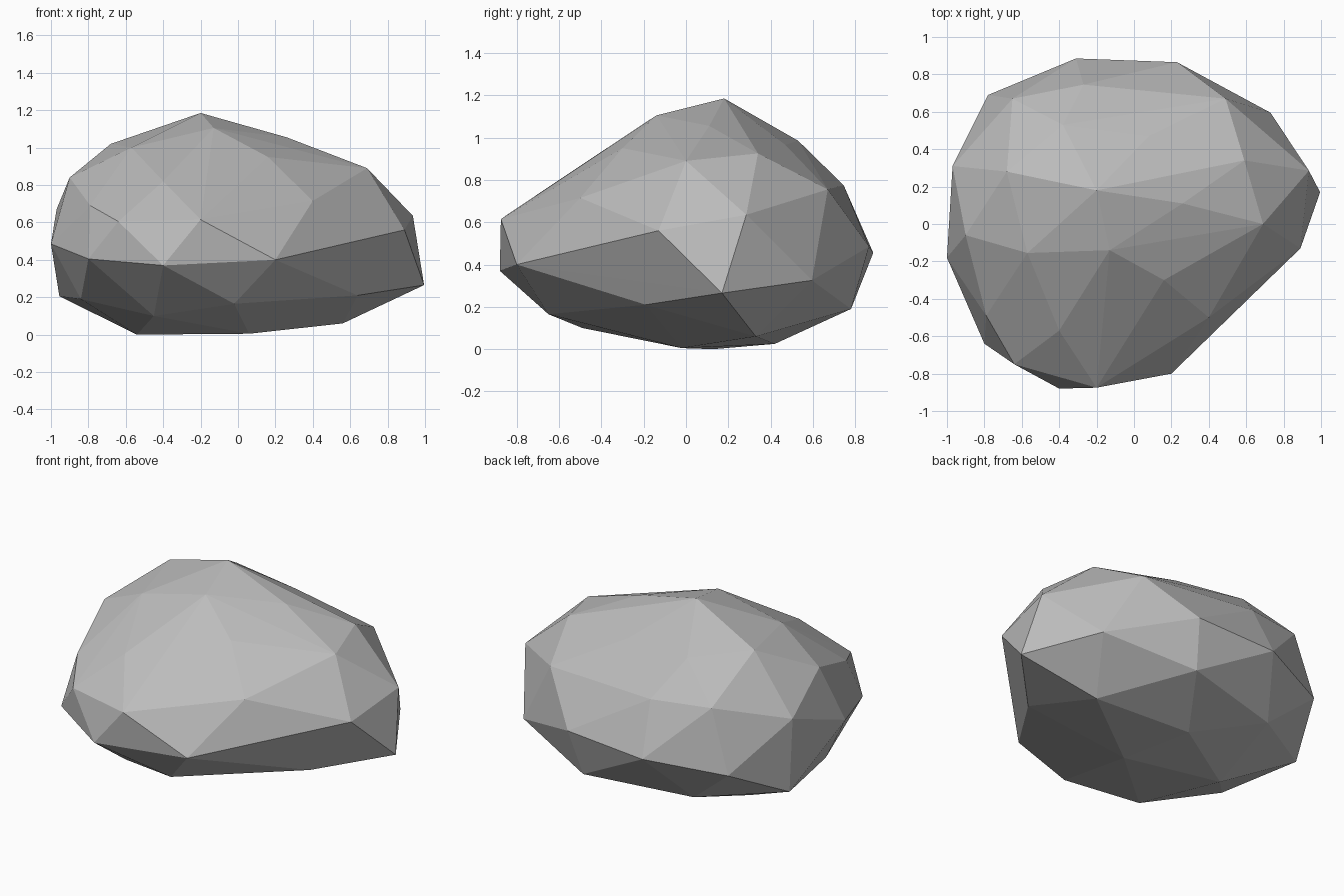
import bpy
import bmesh
from mathutils import Vector

# Remove only the default cube
default_cube = bpy.data.objects.get("Cube")
if default_cube is not None:
    bpy.data.objects.remove(default_cube, do_unlink=True)


def make_material(name, level):
    """One flat grey material, the same in the viewport and in a render."""
    material = bpy.data.materials.new(name)
    material.use_nodes = True
    colour = (level, level, level, 1.0)
    material.diffuse_color = colour
    shader = material.node_tree.nodes["Principled BSDF"]
    shader.inputs["Base Color"].default_value = colour
    shader.inputs["Roughness"].default_value = 0.9
    return material


def make_boulder(name, corner_groups, material):
    """Chisel a faceted stone: the tight hull around its corner points."""
    bm = bmesh.new()
    for group in corner_groups:
        for corner in group:
            bm.verts.new(Vector(corner) / 100)
    result = bmesh.ops.convex_hull(bm, input=bm.verts[:])

    # Drop corners which ended up inside the stone
    inside = set(result["geom_interior"]) | set(result["geom_unused"])
    spare = [item for item in inside if isinstance(item, bmesh.types.BMVert)]
    bmesh.ops.delete(bm, geom=spare, context="VERTS")
    bmesh.ops.recalc_face_normals(bm, faces=bm.faces[:])

    # Crisp flat facets
    for face in bm.faces:
        face.smooth = False

    mesh = bpy.data.meshes.new(name)
    bm.to_mesh(mesh)
    bm.free()
    mesh.materials.append(material)
    stone = bpy.data.objects.new(name, mesh)
    bpy.context.collection.objects.link(stone)
    return stone


# Corner points in hundredths of a unit, from the peak down to the ground
crown = [(-20, 18, 118.5), (-13, -14, 110.5), (26, 11, 105.5),
         (-68, 28, 102), (-57, -15.5, 100), (-38, 53, 98.5), (8, 47, 96.5)]
shoulder = [(16, -30, 95), (59, 34, 92.5), (69, 0, 89), (-90, -6, 84),
            (-40, -57, 82), (-65, 67, 79), (-27, 74.5, 77.5), (49, 67, 75.5),
            (40, -50, 71.5), (-79, -49, 69), (-97, 31, 67)]
girth = [(93.5, 28.5, 63.5), (-20, -87.5, 61.5), (-64, -75, 60.5),
         (89, -13, 56), (-100, -18, 48.5), (23, 86.5, 48.5), (-31, 88.5, 45.5),
         (-80, -64, 40.5), (20, -80, 40), (-78, 69, 40), (-40, -88, 37)]
underside = [(73, 59.5, 32.5), (99.5, 17, 26.5), (64, -19, 21),
             (-95.5, 32, 20.5), (-84, -21, 19), (18, 78, 19), (-2, -65, 16.5),
             (-49, 62, 16), (-45, -49, 10)]
footing = [(56, 33, 6), (-6, 42, 2.5), (6, -2, 0.5), (-54, 13, 0)]

stone_grey = make_material("stone_grey", 0.5)
make_boulder("boulder", [crown, shoulder, girth, underside, footing], stone_grey)
